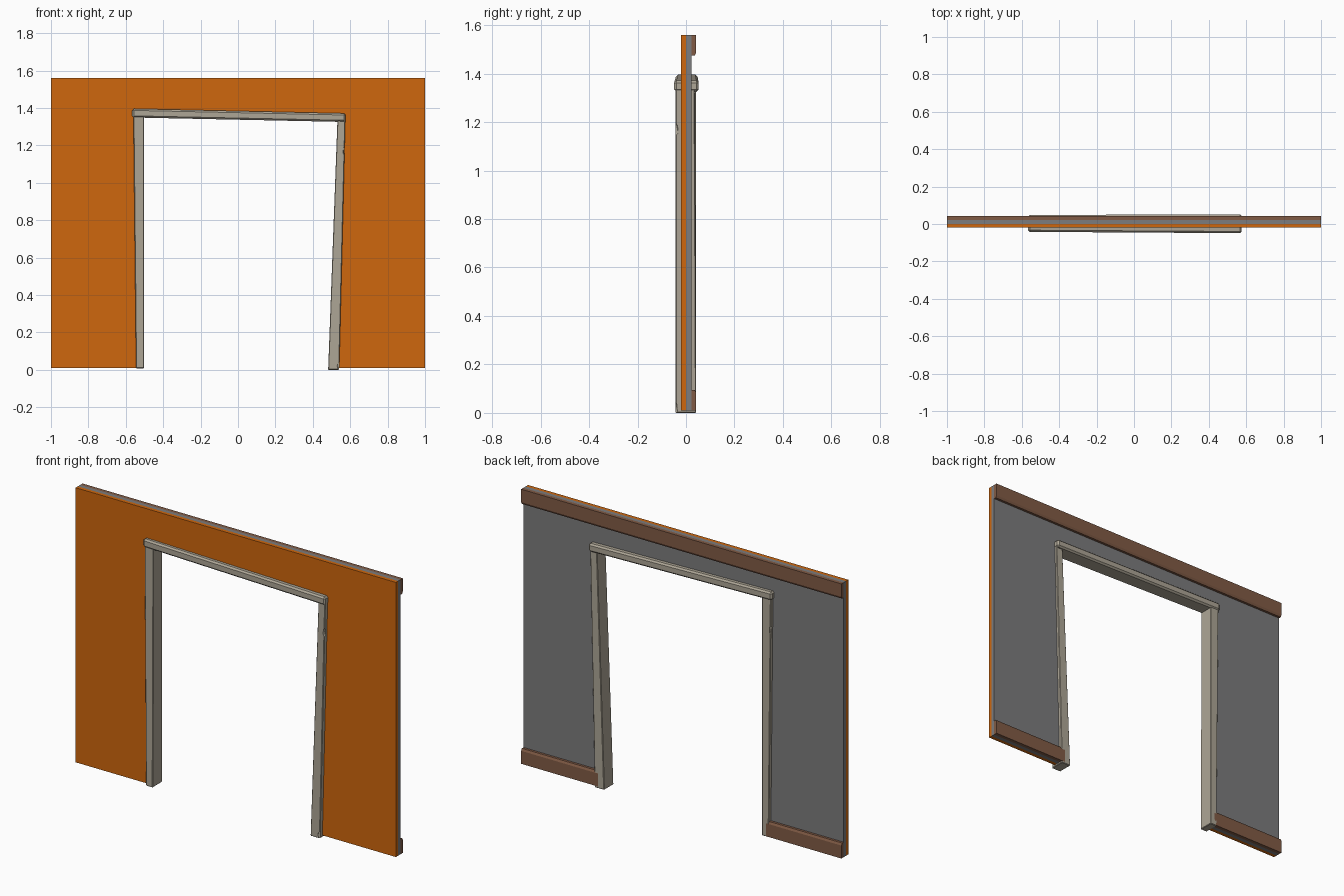
import bpy, bmesh
from mathutils import Vector

if "Cube" in bpy.data.objects:
    bpy.data.objects.remove(bpy.data.objects["Cube"])


def material(name, rgb):
    m = bpy.data.materials.new(name)
    m.diffuse_color = (*rgb, 1)
    m.use_nodes = True
    m.node_tree.nodes["Principled BSDF"].inputs["Base Color"].default_value = m.diffuse_color
    return m


ORANGE = material("orange_paint", (0.62, 0.135, 0.004))
GREY = material("grey_plaster", (0.20, 0.20, 0.205))
BROWN = material("brown_wood", (0.22, 0.105, 0.06))
PALE = material("pale_timber", (0.42, 0.38, 0.305))


def finish(name, bm, mat):
    bmesh.ops.recalc_face_normals(bm, faces=bm.faces)
    me = bpy.data.meshes.new(name)
    bm.to_mesh(me)
    bm.free()
    ob = bpy.data.objects.new(name, me)
    bpy.context.collection.objects.link(ob)
    me.materials.append(mat)
    return ob


def extrude(name, pts, move, mat):
    """Extrude a flat outline along a vector."""
    bm = bmesh.new()
    f = bm.faces.new([bm.verts.new(p) for p in pts])
    r = bmesh.ops.extrude_face_region(bm, geom=[f])
    bmesh.ops.translate(bm, vec=Vector(move),
                        verts=[v for v in r["geom"] if isinstance(v, bmesh.types.BMVert)])
    return finish(name, bm, mat)


def beam(name, end_a, end_b, bevel):
    """Tapered timber joining two four-point ends, with chamfered edges."""
    bm = bmesh.new()
    a = [bm.verts.new(p) for p in end_a]
    b = [bm.verts.new(p) for p in end_b]
    bm.faces.new(a)
    bm.faces.new(b)
    for i in range(4):
        j = (i + 1) % 4
        bm.faces.new((a[i], a[j], b[j], b[i]))
    bmesh.ops.bevel(bm, geom=bm.edges[:], offset=bevel, segments=1, affect='EDGES')
    return finish(name, bm, PALE)


def flat_end(x0, x1, y0, y1, z):
    return [(x0, y0, z), (x1, y0, z), (x1, y1, z), (x0, y1, z)]


def side_end(x, y0, y1, z0, z1):
    return [(x, y0, z0), (x, y1, z0), (x, y1, z1), (x, y0, z1)]


def chip(target, name, centre, size):
    """Small splintered notch on a post edge."""
    bm = bmesh.new()
    bmesh.ops.create_icosphere(bm, subdivisions=1, radius=1)
    for v in bm.verts:
        v.co = Vector([c + s * k for c, s, k in zip(centre, size, v.co)])
    cutter = finish(name, bm, PALE)
    cutter.hide_render = True
    cutter.hide_set(True)
    m = target.modifiers.new("chip", 'BOOLEAN')
    m.operation = 'DIFFERENCE'
    m.object = cutter


# wall skins around the crooked doorway
outline = [(-1, 0.01), (-0.527, 0.01), (-0.535, 1.375), (0.555, 1.35),
           (0.515, 0.01), (1, 0.01), (1, 1.56), (-1, 1.56)]
extrude("front_wall_panel", [(x, -0.02, z) for x, z in outline], (0, 0.02, 0), ORANGE)
extrude("back_wall_panel", [(x, 0.0, z) for x, z in outline], (0, 0.022, 0), GREY)

# wooden boards on the back, with a sloped inner edge
skirt = [(0.022, 0.01), (0.042, 0.01), (0.042, 0.083), (0.036, 0.095), (0.022, 0.095)]
for name, x0, x1 in (("left_skirting", -1, -0.53), ("right_skirting", 0.52, 1)):
    extrude(name, [(x0, y, z) for y, z in skirt], (x1 - x0, 0, 0), BROWN)
extrude("top_board", [(-1, y, 1.57 - z) for y, z in skirt], (2, 0, 0), BROWN)

# door frame timbers
left = beam("left_post", flat_end(-0.545, -0.503, -0.043, 0.042, 0.008),
            flat_end(-0.559, -0.503, -0.036, 0.042, 1.365), 0.003)
right = beam("right_post", flat_end(0.482, 0.541, -0.043, 0.042, 0.0),
             flat_end(0.532, 0.574, -0.043, 0.036, 1.345), 0.003)
beam("lintel", side_end(-0.566, -0.042, 0.048, 1.349, 1.396),
     side_end(0.576, -0.049, 0.052, 1.325, 1.371), 0.009)

# chips in the posts
chip(right, "right_post_chip_cutter", (0.572, -0.046, 1.17), (0.012, 0.016, 0.034))
chip(right, "right_foot_chip_cutter", (0.545, -0.046, 0.02), (0.018, 0.012, 0.034))
chip(left, "left_post_chip_cutter", (-0.561, 0.045, 1.18), (0.012, 0.016, 0.034))
